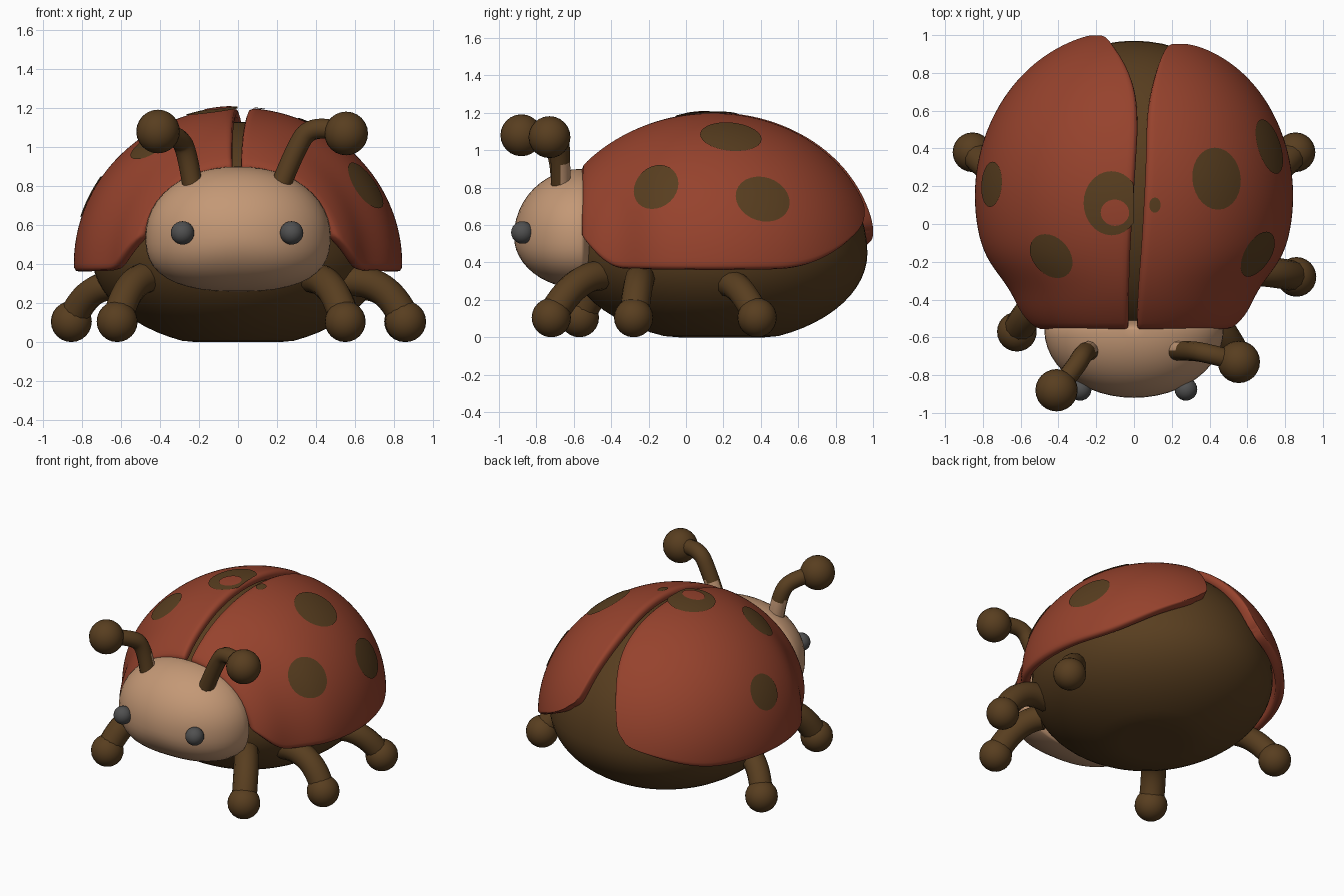
import bpy, bmesh, math
from mathutils import Vector

if "Cube" in bpy.data.objects:
    bpy.data.objects.remove(bpy.data.objects["Cube"])


def material(name, rgb):
    m = bpy.data.materials.new(name)
    m.diffuse_color = (*rgb, 1)
    m.use_nodes = True
    m.node_tree.nodes["Principled BSDF"].inputs["Base Color"].default_value = m.diffuse_color
    return m


RED = material("shell red", (0.305, 0.055, 0.026))
BROWN = material("dark brown", (0.098, 0.048, 0.014))
TAN = material("tan", (0.55, 0.315, 0.18))
GREY = material("eye grey", (0.08, 0.08, 0.08))


def finish(name, bm, mat):
    me = bpy.data.meshes.new(name)
    bm.to_mesh(me)
    bm.free()
    for p in me.polygons:
        p.use_smooth = True
    me.materials.clear()
    me.materials.append(mat)
    ob = bpy.data.objects.new(name, me)
    bpy.context.collection.objects.link(ob)
    return ob


def blob(name, c, rx, ry, rz, mat, power=(2.0, 2.0), floor=None, seg=48):
    """Rounded solid; ry = (front, back), rz and power = (lower, upper)."""
    bm = bmesh.new()
    bmesh.ops.create_uvsphere(bm, u_segments=seg, v_segments=seg // 2, radius=1)
    for v in bm.verts:
        d = v.co.copy()
        p = power[d.z > 0]
        d /= math.hypot((abs(d.x) ** p + abs(d.z) ** p) ** (1 / p), d.y)
        v.co = Vector((c[0] + d.x * rx, c[1] + d.y * ry[d.y > 0], c[2] + d.z * rz[d.z > 0]))
        if floor is not None:
            v.co.z = max(v.co.z, floor)
    return finish(name, bm, mat)


def ball(name, c, r, mat):
    return blob(name, c, r, (r, r), (r, r), mat, seg=24)


def limb(name, pts, r, ball_r, mat):
    """Bent tube ending in a ball."""
    cu = bpy.data.curves.new(name, 'CURVE')
    cu.dimensions = '3D'
    cu.bevel_depth, cu.bevel_resolution, cu.use_fill_caps = r, 4, True
    sp = cu.splines.new('NURBS')
    sp.points.add(len(pts) - 1)
    for p, co in zip(sp.points, pts):
        p.co = (*co, 1)
    sp.order_u, sp.use_endpoint_u, sp.resolution_u = 3, True, 8
    tmp = bpy.data.objects.new(name + "_path", cu)
    bpy.context.collection.objects.link(tmp)
    bpy.context.view_layer.update()
    dg = bpy.context.evaluated_depsgraph_get()
    me = bpy.data.meshes.new_from_object(tmp.evaluated_get(dg))
    bpy.data.objects.remove(tmp)
    bm = bmesh.new()
    bm.from_mesh(me)
    ball(name + "_tip", pts[-1], ball_r, mat)
    return finish(name, bm, mat)


# Shared dome surface for the wing covers and their spots
DC = Vector((0, 0.15, 0.4))


def dome_size(y):
    s = (y - DC.y) / (0.92 if y < DC.y else 0.895)
    r = math.sqrt(max(0.0, 1 - s * s))
    pinch = 1 - 0.07 * math.exp(-((y + 0.36) / 0.14) ** 2)
    return 0.84 * r * pinch, 0.8 * r


def dome(y, phi, lift=0.0):
    w, h = dome_size(y)
    return Vector(((w + lift) * math.cos(phi), y, DC.z + (h + lift) * math.sin(phi)))


def face_outward(bm):
    bm.normal_update()
    if sum(f.normal.dot(f.calc_center_median() - DC) for f in bm.faces) < 0:
        bmesh.ops.reverse_faces(bm, faces=bm.faces[:])


def wing_cover(name, side, tip_y, tip_phi, open_y, blunt, seam):
    """Lobe on the dome, narrowing to a round tip at the rear."""
    bm = bmesh.new()
    front, n = -0.57, 28
    rows = [(front + (open_y - front) * i / 24, 1.0) for i in range(24)]
    for i in range(29):
        a = math.radians(89) * i / 28
        rows.append((open_y + (tip_y - open_y) * math.sin(a) ** blunt if i else open_y,
                     math.cos(a) ** blunt))
    grid = []
    for y, g in rows:
        corner = 20 * max(0, 1 - (y - front) / 0.22) ** 2
        inner = tip_phi + (seam(y) - tip_phi) * g
        outer = tip_phi + (-3 + corner - tip_phi) * g
        row = []
        for j in range(n + 1):
            p = dome(y, math.radians(inner + (outer - inner) * j / n), 0.003)
            row.append(bm.verts.new((p.x * side, p.y, p.z)))
        grid.append(row)
    for a, b in zip(grid, grid[1:]):
        for j in range(n):
            bm.faces.new((a[j], a[j + 1], b[j + 1], b[j]))
    face_outward(bm)
    ob = finish(name, bm, RED)
    so = ob.modifiers.new("thickness", 'SOLIDIFY')
    so.thickness, so.offset = 0.06, -1
    su = ob.modifiers.new("rounding", 'SUBSURF')
    su.levels = su.render_levels = 1


wing_cover("right_wing_cover", 1, 0.955, 52, 0.45, 0.75, lambda y: 88.5 - 3.5 * max(0, y + 0.5))
wing_cover("left_wing_cover", -1, 1.0, 40, 0.55, 0.7, lambda y: 87 + 4.5 * min(1, max(0, y + 0.5)))


def spot(name, x, y, ru, rv, mat=BROWN, lift=0.008, max_x=9):
    """Thin round plate laid on the dome."""
    w, h = dome_size(y)
    phi = math.acos(x / w)
    c = dome(y, phi)
    tu = (dome(y + 0.01, phi) - dome(y - 0.01, phi)).normalized()
    tv = (dome(y, phi + 0.01) - dome(y, phi - 0.01)).normalized()
    bm = bmesh.new()

    def place(k, a):
        q = c + tu * (ru * k * math.cos(a)) + tv * (rv * k * math.sin(a))
        w, h = dome_size(q.y)
        return bm.verts.new(dome(q.y, math.atan2((q.z - DC.z) / h, min(q.x, max_x) / w), lift))

    mid, prev, n = place(0, 0), None, 28
    for i in range(1, 6):
        ring = [place(i / 5, math.tau * j / n) for j in range(n)]
        for j in range(n):
            k = (j + 1) % n
            bm.faces.new((prev[j], ring[j], ring[k], prev[k]) if prev else (mid, ring[j], ring[k]))
        prev = ring
    face_outward(bm)
    finish(name, bm, mat)


spot("right_top_spot", 0.44, 0.24, 0.165, 0.15)
spot("right_front_spot", 0.66, -0.16, 0.13, 0.14)
spot("right_rear_spot", 0.72, 0.41, 0.15, 0.135)
spot("right_small_spot", 0.11, 0.10, 0.04, 0.03)
spot("left_front_spot", -0.44, -0.17, 0.125, 0.13)
spot("left_side_spot", -0.755, 0.21, 0.12, 0.12)
spot("left_seam_spot", -0.12, 0.11, 0.17, 0.15, max_x=-0.002)
spot("left_seam_spot_centre", -0.10, 0.06, 0.07, 0.075, RED, 0.012)

# Body and head
blob("body", (0, 0.2, 0.45), 0.75, (0.83, 0.77), (0.48, 0.68), BROWN, floor=0.0, seg=64)
blob("head", (0, -0.56, 0.54), 0.475, (0.36, 0.07), (0.28, 0.36), TAN, power=(2.6, 2.1))

# Eyes
for side, x in (("left", -0.285), ("right", 0.275)):
    ball(side + "_eye", (x, -0.875, 0.56), 0.06, GREY)

# Antennae, tan at the back of the base
for name, pts in (
        ("left_antenna", [(-0.23, -0.67, 0.78), (-0.26, -0.67, 0.98), (-0.31, -0.76, 1.06), (-0.41, -0.88, 1.08)]),
        ("right_antenna", [(0.21, -0.67, 0.78), (0.28, -0.67, 0.96), (0.38, -0.68, 1.13), (0.555, -0.73, 1.07)])):
    ob = limb(name, pts, 0.052, 0.112, BROWN)
    ob.data.materials.append(TAN)
    for p in ob.data.polygons:
        p.material_index = int(p.center.z < 0.93 and p.center.y > -0.68)

# Legs: hip, knee, foot
limb("right_front_leg", [(0.38, -0.45, 0.33), (0.49, -0.6, 0.33), (0.55, -0.72, 0.105)], 0.08, 0.105, BROWN)
limb("left_front_leg", [(-0.42, -0.33, 0.33), (-0.56, -0.45, 0.36), (-0.62, -0.57, 0.105)], 0.08, 0.105, BROWN)
limb("right_middle_leg", [(0.52, -0.24, 0.31), (0.76, -0.25, 0.35), (0.86, -0.28, 0.105)], 0.08, 0.105, BROWN)
for side, s in (("left", -1), ("right", 1)):
    limb(side + "_rear_leg", [(0.58 * s, 0.2, 0.28), (0.76 * s, 0.27, 0.33), (0.855 * s, 0.38, 0.105)],
         0.075, 0.105, BROWN)
